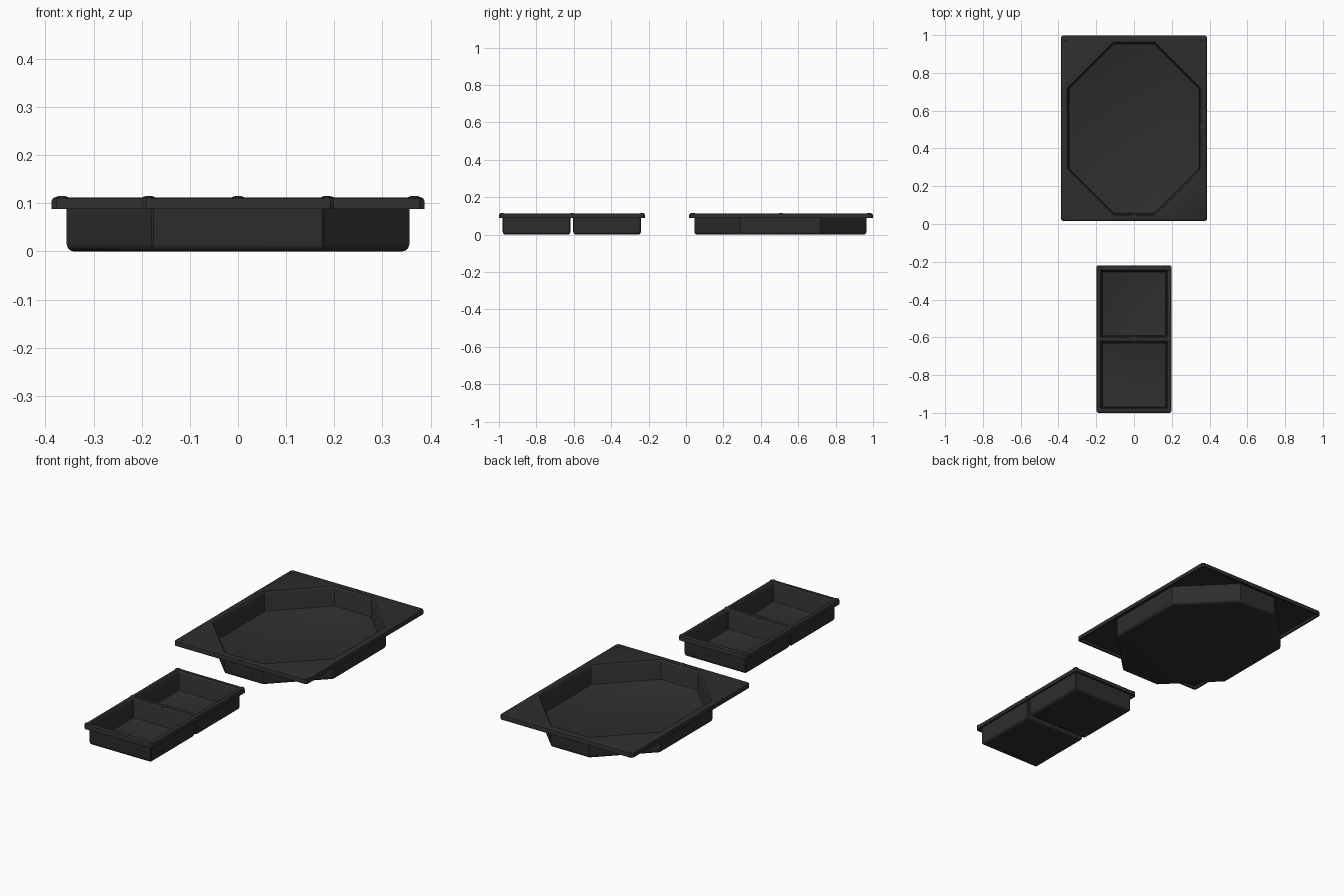
import bpy, bmesh, math

if "Cube" in bpy.data.objects:
    bpy.data.objects.remove(bpy.data.objects["Cube"])

plastic = bpy.data.materials.new("charcoal plastic")
plastic.diffuse_color = (0.027, 0.027, 0.027, 1)
plastic.use_nodes = True
plastic.node_tree.nodes["Principled BSDF"].inputs["Base Color"].default_value = plastic.diffuse_color


def outline(cx, cy, hx, hy, c, d):
    """Rectangle with cut corners, moved inward by d."""
    hx, hy, c = hx - d, hy - d, max(c - d * 0.586, 0.002)
    pts = [(hx, c - hy), (hx, hy - c), (hx - c, hy), (c - hx, hy),
           (-hx, hy - c), (-hx, c - hy), (c - hx, -hy), (hx - c, -hy)]
    return [(cx + x, cy + y) for x, y in pts]


def loft(name, shape, levels):
    """Closed solid through (inset, z) levels, bottom to top."""
    bm = bmesh.new()
    rings = [[bm.verts.new((x, y, z)) for x, y in outline(*shape, d)] for d, z in levels]
    for a, b in zip(rings, rings[1:]):
        for i in range(8):
            j = (i + 1) % 8
            bm.faces.new((a[i], a[j], b[j], b[i]))
    bm.faces.new(rings[0][::-1])
    bm.faces.new(rings[-1])
    me = bpy.data.meshes.new(name)
    bm.to_mesh(me)
    bm.free()
    me.materials.append(plastic)
    ob = bpy.data.objects.new(name, me)
    bpy.context.collection.objects.link(ob)
    return ob


def boolean(target, tool, op):
    m = target.modifiers.new(op, 'BOOLEAN')
    m.operation, m.object, m.solver = op, tool, 'EXACT'
    bpy.context.view_layer.objects.active = target
    bpy.ops.object.modifier_apply(modifier=m.name)
    bpy.data.objects.remove(tool, do_unlink=True)


def tray(name, flange, wells):
    # rim plate with a downturned lip and rounded top edge
    body = loft(name, flange, [(0, 0.088), (0, 0.106), (0.002, 0.110), (0.006, 0.112)])
    boolean(body, loft("lip_cutter", flange, [(0.009, 0.05), (0.009, 0.102)]), 'DIFFERENCE')
    # wells hanging below the rim, then hollowed
    for w in wells:
        boolean(body, loft("well", w, [(0.015, 0), (0.010, 0.001), (0.004, 0.005),
                                       (0.001, 0.011), (0, 0.016), (0, 0.107)]), 'UNION')
    for w in wells:
        boolean(body, loft("cavity", w, [(0.019, 0.009), (0.012, 0.012), (0.009, 0.019),
                                         (0.008, 0.103), (0.005, 0.109), (0.001, 0.113),
                                         (0.001, 0.14)]), 'DIFFERENCE')
    bpy.ops.object.select_all(action='DESELECT')
    body.select_set(True)
    bpy.context.view_layer.objects.active = body
    bpy.ops.object.shade_smooth_by_angle(angle=math.radians(35))


def rivets(name, spots):
    # low domed fasteners on the rim
    for x, y in spots:
        loft(name, (x, y, 0.013, 0.013, 0.0076, ),
             [(0, 0.108), (0, 0.1125), (0.003, 0.114), (0.007, 0.115)])


# large octagonal tray at the back
tray("octagon_tray", (0, 0.508, 0.387, 0.491, 0.010),
     [(0, 0.505, 0.356, 0.460, 0.245)])
# small twin-well tray at the front
tray("twin_tray", (0, -0.61, 0.199, 0.390, 0.008),
     [(0, y, 0.180, 0.181, 0.004) for y in (-0.799, -0.422)])

rivets("octagon_tray_rivet", [(x, y) for x in (-0.366, 0.366) for y in (0.04, 0.508, 0.977)]
       + [(0, 0.034), (0, 0.982)])
rivets("twin_tray_rivet", [(x, y) for x in (-0.185, 0.185) for y in (-0.985, -0.61, -0.235)]
       + [(0, -0.61)])
